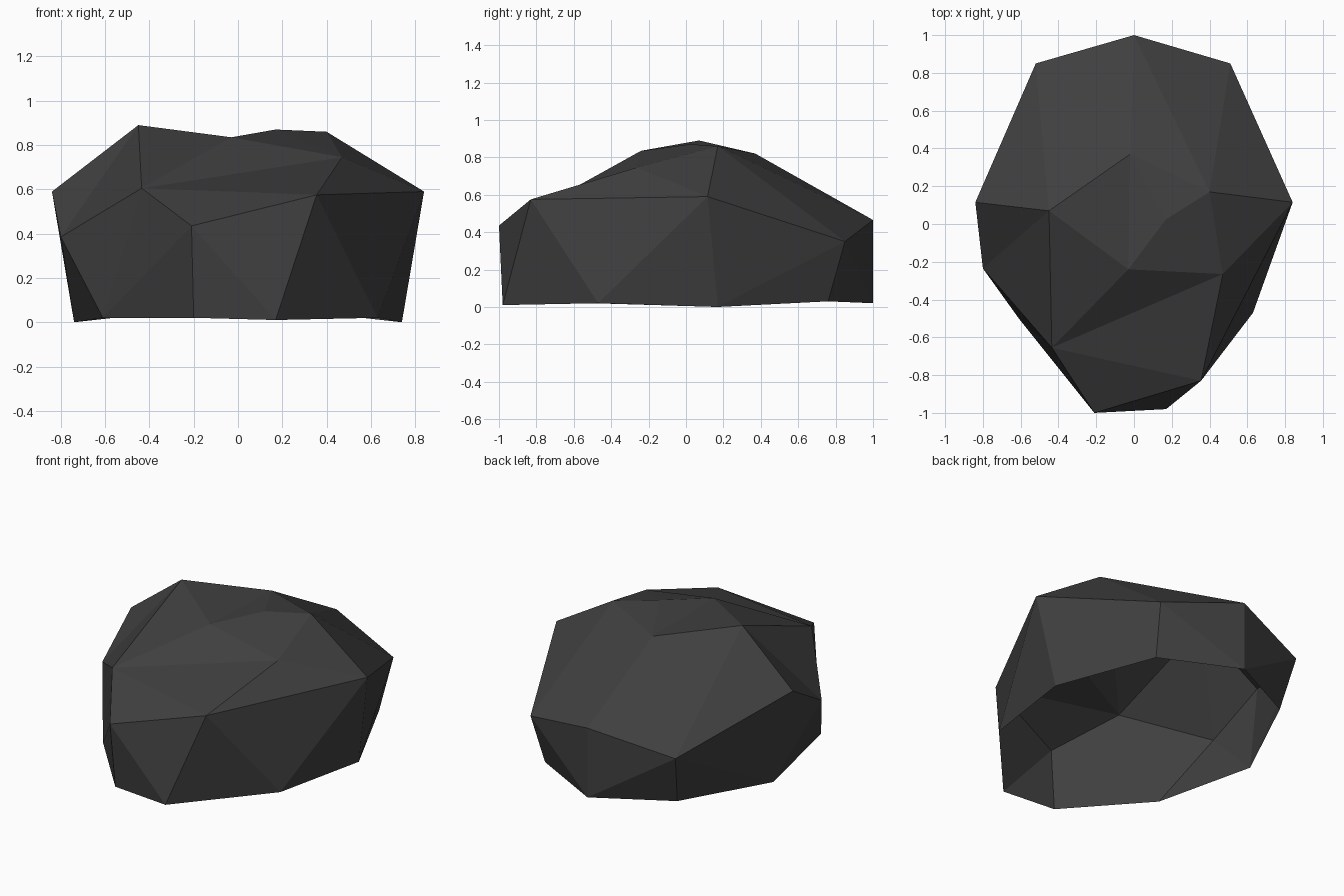
import bpy
import bmesh

# Remove only the default cube
default_cube = bpy.data.objects.get("Cube")
if default_cube:
    bpy.data.objects.remove(default_cube, do_unlink=True)

# Dark stone colour
stone = bpy.data.materials.new("dark stone")
stone.use_nodes = True
stone_colour = (0.05, 0.05, 0.05, 1)
stone.diffuse_color = stone_colour
shader = stone.node_tree.nodes["Principled BSDF"]
shader.inputs["Base Color"].default_value = stone_colour
shader.inputs["Roughness"].default_value = 0.9

# Corners of the boulder, each named by one letter
corners = {
    # Open rim resting on the ground, counter-clockwise from the front
    "a": (.17, -.98, .01), "b": (.63, -.47, .02), "c": (.74, .17, 0),
    "d": (.47, .76, .03), "e": (0, 1, .02), "f": (-.47, .76, .03),
    "g": (-.74, .17, 0), "h": (-.61, -.5, .02), "i": (-.2, -.96, .02),
    # Shoulder, where the walls meet the upper slopes
    "F": (-.21, -1, .435), "H": (.355, -.83, .575), "C": (.84, .115, .59),
    "B": (.51, .85, .35), "A": (0, 1, .465), "K": (-.52, .85, .35),
    "L": (-.84, .115, .59), "D": (-.8, -.235, .385),
    # Crown
    "P": (-.45, .07, .89), "Q": (-.02, .37, .82), "R": (.17, .025, .87),
    "S": (.4, .17, .86), "T": (.47, -.265, .745), "U": (-.03, -.24, .835),
    "V": (-.435, -.655, .605),
}

# Facets spelled by their corner letters, counter-clockwise from outside
wall_facets = "abH bCH bcC cBC cdB deAB efKA fgK gLK ghDL hiFVD iaF aHF"
front_facets = "FHV HTV HCT CST VTU VUP VPD DPL"
crown_facets = "UTR RTS SQR RQU QPU"
back_facets = "CBS BAS AQS AKPQ KLP"


def build_shell(name, points, facets, material):
    """Build a flat-shaded open shell from lettered corners."""
    bm = bmesh.new()
    verts = {letter: bm.verts.new(co) for letter, co in points.items()}
    for facet in facets:
        face = bm.faces.new([verts[letter] for letter in facet])
        face.smooth = False
    # Split the bent facets so every one is truly flat
    bmesh.ops.triangulate(bm, faces=[f for f in bm.faces if len(f.verts) > 3])
    mesh = bpy.data.meshes.new(name)
    bm.to_mesh(mesh)
    bm.free()
    mesh.materials.append(material)
    shell = bpy.data.objects.new(name, mesh)
    bpy.context.collection.objects.link(shell)
    return shell


all_facets = " ".join((wall_facets, front_facets, crown_facets, back_facets))
build_shell("boulder", corners, all_facets.split(), stone)
